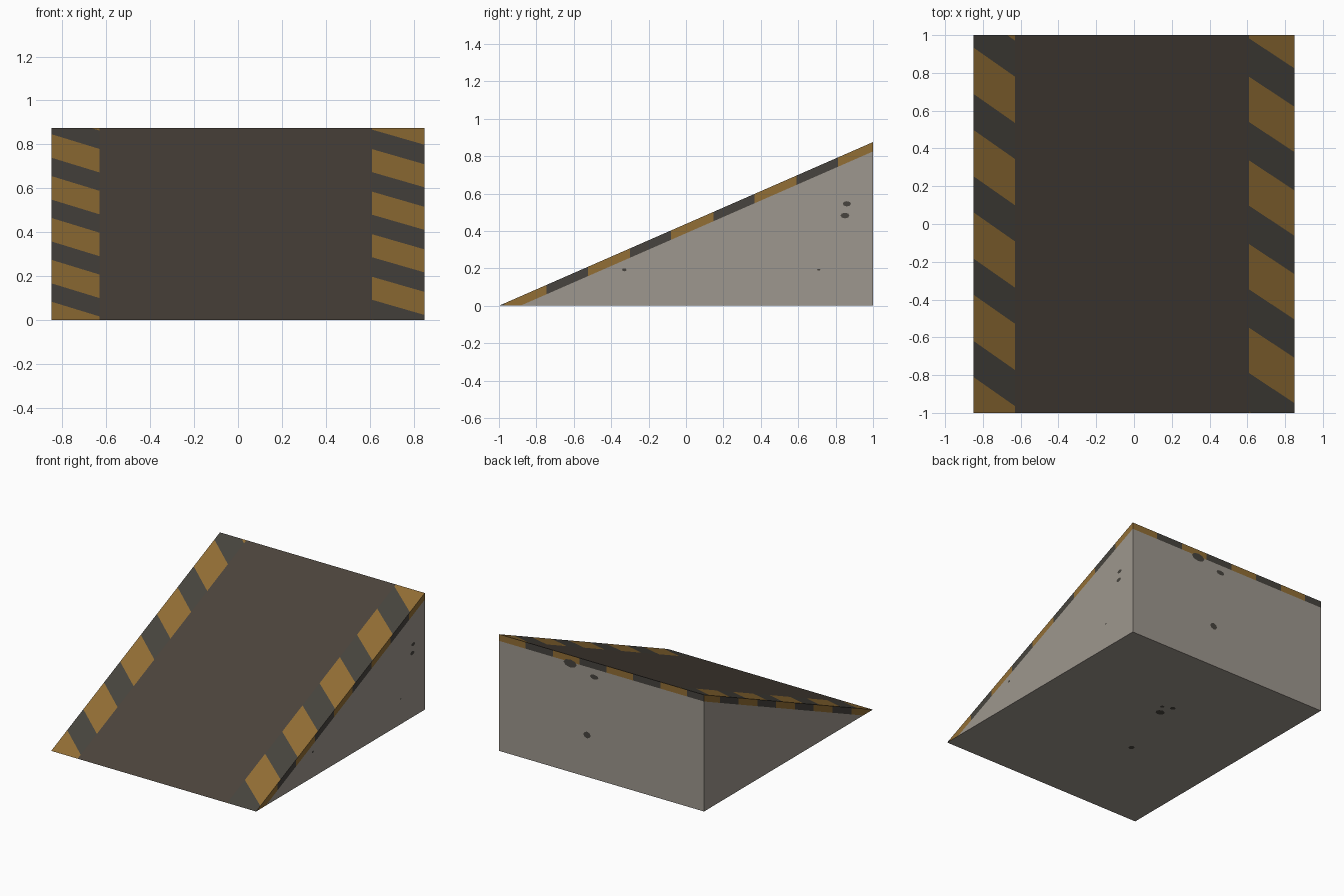
import bpy, bmesh, math
from mathutils import Vector

if "Cube" in bpy.data.objects:
    bpy.data.objects.remove(bpy.data.objects["Cube"])

W, H, T = 0.85, 0.875, 0.05          # half width, height, trim depth
SL = H / 2                           # slope of the deck


def srgb(*c):
    lin = [(v / 255 / 12.92) if v < 10 else ((v / 255 + 0.055) / 1.055) ** 2.4 for v in c]
    return (*lin, 1)


def mat(name, *c):
    m = bpy.data.materials.new(name)
    m.diffuse_color = srgb(*c)
    m.use_nodes = True
    m.node_tree.nodes["Principled BSDF"].inputs["Base Color"].default_value = m.diffuse_color
    return m


GREY = mat("concrete grey", 158, 151, 142)
DARK = mat("dark grey", 71, 68, 62)
DECK = mat("dark brown grey", 75, 67, 59)
YELLOW = mat("hazard yellow", 146, 110, 53)


def finish(name, bm, mats):
    me = bpy.data.meshes.new(name)
    bm.to_mesh(me)
    bm.free()
    for m in mats:
        me.materials.append(m)
    ob = bpy.data.objects.new(name, me)
    bpy.context.collection.objects.link(ob)
    return ob


def add_face(bm, pts, out):
    f = bm.faces.new([bm.verts.new(p) for p in pts])
    f.normal_update()
    if f.normal.dot(Vector(out)) < 0:
        f.normal_flip()
    return f


def striped(name, pts, out, direction, start, length, period):
    """A flat panel cut into yellow and dark stripes along a direction."""
    bm = bmesh.new()
    add_face(bm, pts, out)
    d = Vector(direction)
    for k in range(-6, 7):
        for edge in (start + k * period, start + k * period + length):
            bmesh.ops.bisect_plane(bm, geom=bm.verts[:] + bm.edges[:] + bm.faces[:], dist=1e-5,
                                   plane_co=d * (edge / d.length_squared), plane_no=d)
    for f in bm.faces:
        phase = (f.calc_center_median().dot(d) - start) % period
        f.material_index = 1 if phase < length else 0
    finish(name, bm, [DARK, YELLOW])


def slope(x, y):
    return (x, y, SL * (y + 1))


def deck_quad(x0, x1):
    return [slope(x0, -1), slope(x1, -1), slope(x1, 1), slope(x0, 1)]


# Grey body: two sides, back and underside
toe = -1 + T / SL
bm = bmesh.new()
for s in (-1, 1):
    add_face(bm, [(s * W, toe, 0), (s * W, 1, 0), (s * W, 1, H - T)], (s, 0, 0))
add_face(bm, [(-W, 1, 0), (W, 1, 0), (W, 1, H - T), (-W, 1, H - T)], (0, 1, 0))
add_face(bm, [(-W, -1, 0), (W, -1, 0), (W, 1, 0), (-W, 1, 0)], (0, 0, -1))
finish("ramp_body", bm, [GREY])

# Sloped deck between the striped borders
up = (0, 0, 1)
bm = bmesh.new()
add_face(bm, deck_quad(-0.63, 0.61), up)
finish("ramp_deck", bm, [DECK])

# Diagonal hazard borders on the deck
striped("left_border", deck_quad(-W, -0.63), up, (0.7, 1, 0), -1.055 - 0.7 * W, 0.245, 0.436)
striped("right_border", deck_quad(0.61, W), up, (0.66, 1, 0), -0.79 + 0.66 * 0.61, 0.24, 0.443)

# Striped trim along the side and back edges
for s, n in ((-1, "left"), (1, "right")):
    striped(n + "_trim", [(s * W, -1, 0), (s * W, toe, 0), (s * W, 1, H - T), (s * W, 1, H)],
            (s, 0, 0), (0, 1, 0), -0.525, 0.225, 0.446)
striped("back_trim", [(-W, 1, H - T), (W, 1, H - T), (W, 1, H), (-W, 1, H)],
        (0, 1, 0), (-1, 0, 0), -W, 0.22, 0.446)


# Small dark pock marks on the back, underside and right side
def marks(name, out, u, v, spots):
    out, u, v = Vector(out), Vector(u), Vector(v)
    bm = bmesh.new()
    for c, ru, rv in spots:
        add_face(bm, [Vector(c) + out * 0.002 + u * ru * math.cos(a) + v * rv * math.sin(a)
                      for a in (i * math.tau / 8 for i in range(8))], out)
    finish(name, bm, [DARK])


marks("back_marks", (0, 1, 0), (1, 0, 0), up,
      [((0.26, 1, 0.815), 0.055, 0.03), ((0.06, 1, 0.765), 0.035, 0.018), ((0.12, 1, 0.315), 0.03, 0.025)])
marks("underside_marks", (0, 0, -1), (1, 0, 0), (0, 1, 0),
      [((-0.01, 0.27, 0), 0.035, 0.03), ((-0.04, 0.37, 0), 0.02, 0.02),
       ((0.03, 0.34, 0), 0.015, 0.015), ((-0.17, -0.23, 0), 0.022, 0.022)])
marks("side_marks", (1, 0, 0), (0, 1, 0), up,
      [((W, 0.86, 0.545), 0.022, 0.014), ((W, 0.85, 0.482), 0.024, 0.015),
       ((W, -0.33, 0.192), 0.012, 0.008), ((W, 0.71, 0.192), 0.01, 0.004)])
